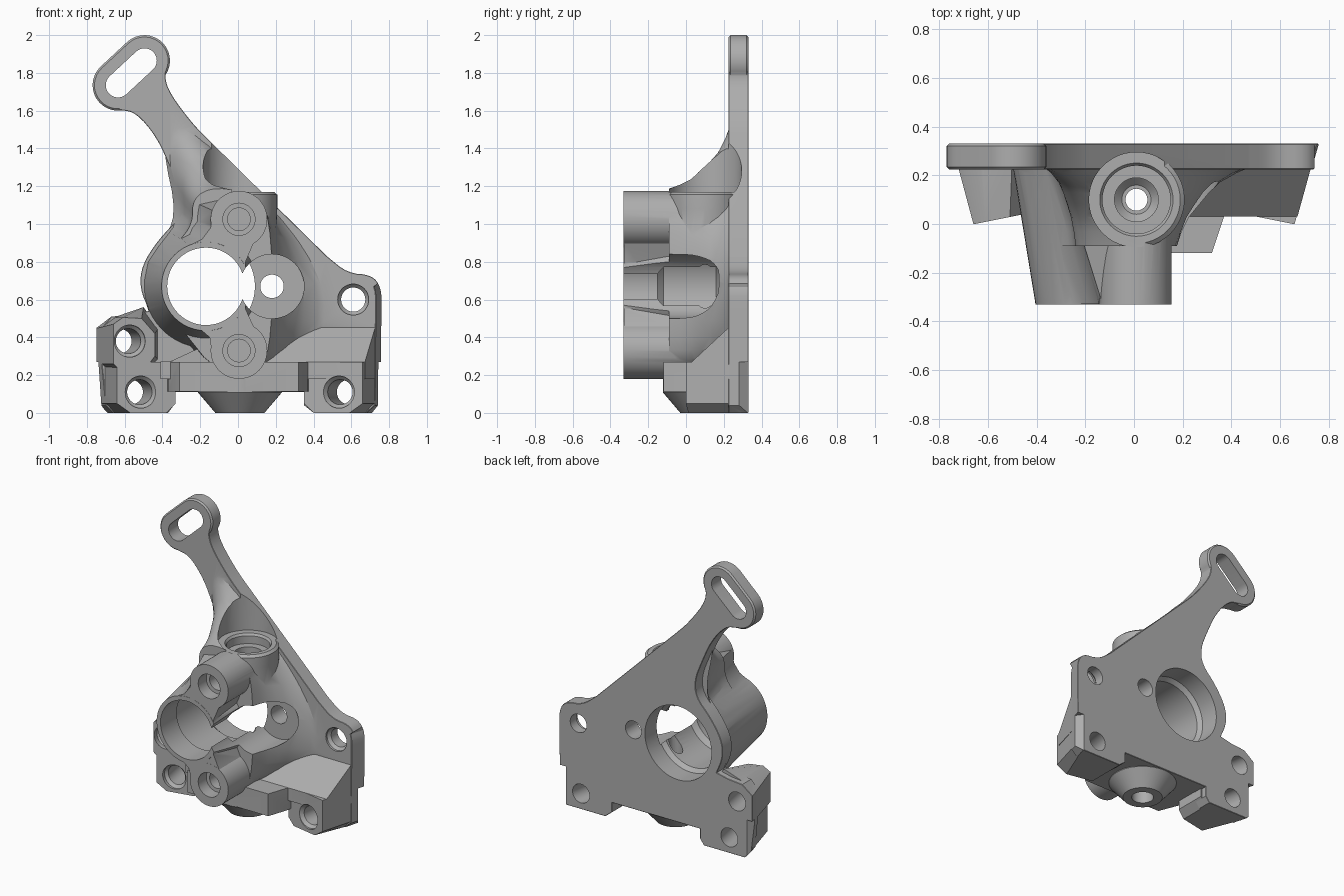
import bpy, bmesh, math

if "Cube" in bpy.data.objects:
    bpy.data.objects.remove(bpy.data.objects["Cube"])

metal = bpy.data.materials.new("cast_grey")
metal.use_nodes = True
grey = (0.42, 0.42, 0.42, 1)
metal.diffuse_color = grey
metal.node_tree.nodes["Principled BSDF"].inputs["Base Color"].default_value = grey


def loft(name, sections, axis="Y", bevel=0):
    """Solid through matching outlines; each section is (level, points)."""
    bm = bmesh.new()
    rings = []
    for level, pts in sections:
        ring = []
        for a, b in pts:
            lv = level(a) if callable(level) else level
            ring.append(bm.verts.new((a, lv, b) if axis == "Y" else (a, b, lv)))
        rings.append(ring)
    n = len(rings[0])
    for lo, hi in zip(rings, rings[1:]):
        for i in range(n):
            j = (i + 1) % n
            bm.faces.new((lo[i], lo[j], hi[j], hi[i]))
    front = bm.faces.new(rings[0])
    back = bm.faces.new(rings[-1][::-1])
    bmesh.ops.recalc_face_normals(bm, faces=bm.faces[:])
    if bevel:
        bmesh.ops.bevel(bm, geom=list(front.edges) + list(back.edges), offset=bevel,
                        segments=1, affect="EDGES", clamp_overlap=True)
    mesh = bpy.data.meshes.new(name)
    bm.to_mesh(mesh)
    bm.free()
    mesh.materials.append(metal)
    obj = bpy.data.objects.new(name, mesh)
    bpy.context.collection.objects.link(obj)
    return obj


def circle(x, z, r, n=48):
    return [(x + r * math.cos(math.tau * i / n), z + r * math.sin(math.tau * i / n))
            for i in range(n)]


def cyl(name, x, c, levels, axis="Y", lean=0):
    """Turned shape from (level, radius) steps; lean shifts x along the axis."""
    return loft(name, [(l, circle(x + lean * l, c, r)) for l, r in levels], axis)


def capsule(ends, r, n=16):
    (x0, z0), (x1, z1) = ends
    a = math.atan2(z1 - z0, x1 - x0)
    pts = []
    for (x, z), start in ((ends[1], a - math.pi / 2), (ends[0], a + math.pi / 2)):
        pts += [(x + r * math.cos(start + math.pi * i / n),
                 z + r * math.sin(start + math.pi * i / n)) for i in range(n + 1)]
    return pts


def rounded(pts, closed=True):
    """Corner-cutting smoothing of a closed outline or an open chain."""
    for _ in range(2):
        out = []
        for (ax, az), (bx, bz) in zip(pts, pts[1:] + pts[:1] if closed else pts[1:]):
            out += [(ax * .75 + bx * .25, az * .75 + bz * .25),
                    (ax * .25 + bx * .75, az * .25 + bz * .75)]
        pts = out if closed else pts[:1] + out + pts[-1:]
    return pts


def mix(p, q, t):
    return [(a + (c - a) * t, b + (d - b) * t) for (a, b), (c, d) in zip(p, q)]


def combine(target, parts, operation):
    bpy.context.view_layer.objects.active = target
    for part in parts:
        mod = target.modifiers.new(part.name, "BOOLEAN")
        mod.operation, mod.object, mod.solver = operation, part, "EXACT"
        bpy.ops.object.modifier_apply(modifier=mod.name)
        bpy.data.objects.remove(part)


BACK, PLATE = 0.33, 0.225
BORE = (-0.17, 0.67)
SLOT = ((-0.635, 1.735), (-0.495, 1.865))

# Flat back plate with the slender arm; the lower sides are drafted
feet_edge = [(-.73, .04), (-.69, 0), (-.37, 0), (-.34, .04), (-.34, .11), (.35, .11),
             (.35, .04), (.4, 0), (.71, 0), (.755, .04)]
ear_edge = rounded([(.76, .55), (.76, .66), (.71, .73), (.58, .74), (.47, .83)], False)
neck_edge = rounded([(-.15, 1.44), (-.24, 1.53), (-.36, 1.69), (-.39, 1.78), (-.37, 1.84)],
                    False)
arm_edge = rounded([(-.63, 1.605), (-.54, 1.59), (-.43, 1.46), (-.35, 1.28), (-.30, 1.15),
                    (-.31, 1.03), (-.42, .92), (-.51, .78), (-.52, .66), (-.47, .54)],
                   False)
lug_edge = [(-.56, .52), (-.67, .51), (-.75, .45), (-.75, .25)]
outline = (feet_edge + ear_edge + neck_edge + [(-.5, 1.83), (-.64, 1.7)] + arm_edge
           + lug_edge)
drafted = [(x - math.copysign(.03, x) if abs(x) > .68 and z < .68 else x, z)
           for x, z in outline]
body = loft("bracket_body", [(PLATE, drafted), (BACK, outline)], bevel=.008)
head = capsule(SLOT, .135)
parts = [loft("arm_head", [(PLATE, head), (BACK, head)], bevel=.01)]

# Flared central body, spreading from the bosses into the plate and arm
narrow = rounded([(-.28, .42), (-.42, .6), (-.42, .76), (-.32, .9), (-.24, 1), (-.24, 1.14),
                  (-.12, 1.2), (.12, 1.15), (.18, .95), (.18, .4), (.12, .22), (-.12, .22)])
wide = rounded([(-.32, .42), (-.51, .6), (-.5, .76), (-.42, .9), (-.32, 1.04), (-.4, 1.4),
                (-.37, 1.62), (-.1, 1.38), (.46, .8), (.55, .42), (.2, .22), (-.15, .24)])
flare = [(-.09, 0), (-.03, .06), (.03, .15), (.08, .27), (.13, .39), (.17, .51),
         (.21, .72), (.235, .9), (.25, 1)]
parts.append(loft("flared_body", [(y, mix(narrow, wide, t)) for y, t in flare]))

# Tapered barrel around the bore, its two screw bosses and the webs joining them
parts.append(cyl("barrel", *BORE, [(-BACK, .235), (.25, .33)]))
for name, z in (("upper_boss", 1.025), ("lower_boss", .33)):
    parts.append(cyl(name, .005, z, [(-BACK, .15), (.06, .15)]))
web = [(-.22, .88), (-.15, .95), (-.12, 1.02), (.1, .94), (.04, .8), (.04, .55),
       (.1, .42), (-.14, .33), (-.15, .4), (-.22, .46)]
parts.append(loft("boss_web", [(-BACK + .001, web), (.06, web)]))
wall_front = [(-.39, .7), (-.36, .79), (-.28, .875), (-.19, .92), (-.145, .98),
              (-.13, 1.07), (0, 1.1), (0, .8)]
wall_back = [(-.5, .7), (-.48, .8), (-.42, .89), (-.35, .98), (-.315, 1.06),
             (-.31, 1.15), (0, 1.22), (0, .8)]
parts.append(loft("side_wall", [(-BACK + .002, wall_front), (.25, wall_back)]))

# Top port collar and bottom nose cone on the vertical axis
parts.append(cyl("port_collar", .01, .1, [(.92, .19), (1.08, .198), (1.155, .198),
                                          (1.17, .18)], "Z"))
parts.append(cyl("nose_cone", .01, .1, [(0, .13), (.108, .222), (.2, .222)], "Z"))

# Lower deck and the sloped shelves above it
deck = [(-.4, .29), (-.37, .03), (-.31, -.12), (.32, -.12), (.37, .03), (.4, .29)]
parts.append(loft("deck", [(.113, deck), (.27, deck)], "Z"))
parts.append(loft("sloped_shelf", [
    (.03, [(-.05, .18), (.672, .18), (.672, .27), (-.05, .27)]),
    (.24, [(-.05, .18), (.73, .18), (.73, .465), (-.05, .465)])]))
ramp = [(-.41, .18), (0, .18), (0, .37), (-.17, .36), (-.36, .272), (-.41, .272)]
parts.append(loft("left_ramp", [(0, ramp), (.26, ramp)]))


# Feet and left lug, drafted sides with outward-leaning front faces
def leaning(x):
    return .2 * (.655 - abs(x))


foot_front = [(.4, 0), (.59, 0), (.66, .05), (.66, .27), (.35, .27), (.35, .05)]
foot_back = [(.4, 0), (.7, 0), (.742, .05), (.742, .27), (.35, .27), (.35, .05)]
for name, side, shift in (("left_foot", 1, 0), ("right_foot", -1, .02)):
    ends = [[(side * (x - shift), z) for x, z in pts] for pts in (foot_front, foot_back)]
    parts.append(loft(name, [(leaning, ends[0]), (.29, ends[1])]))
lug_front = [(-.66, .26), (-.66, .47), (-.61, .505), (-.51, .5), (-.44, .42), (-.44, .3),
             (-.5, .22), (-.62, .22)]
lug_back = [(-.738, .26), (-.738, .45), (-.66, .505), (-.5, .56), (-.42, .45), (-.42, .28),
            (-.5, .2), (-.66, .2)]
parts.append(loft("side_lug", [(leaning, lug_front), (.29, lug_back)]))
combine(body, parts, "UNION")

# Bore, stepped from the back, and the open side pocket with its small hole
cuts = [
    cyl("bore", *BORE, [(-.5, .205), (-.15, .205), (-.12, .237), (.16, .237), (.19, .26),
                        (.5, .26)]),
    cyl("side_pocket", .18, .67, [(-.5, .17), (.2, .17)]),
    cyl("pocket_hole", .18, .67, [(.1, .062), (.5, .062)]),
    # Clearance above the port, its stepped seat and the long vertical hole
    cyl("port_clearance", .01, .1, [(1.17, .195), (1.7, .195)], "Z"),
    cyl("port_seat", .01, .1, [(1.0, .06), (1.03, .09), (1.1, .09), (1.1001, .14),
                               (1.155, .14), (1.19, .165)], "Z"),
    cyl("vertical_hole", .01, .1, [(-.1, .072), (.2, .072), (.22, .045), (1.05, .045)], "Z"),
    loft("arm_slot", [(.1, capsule(SLOT, .065)), (.5, capsule(SLOT, .065))]),
    # Plate ear hole with a countersunk front
    cyl("ear_hole", .61, .6, [(.1, .082), (.24, .082), (.26, .064), (.5, .064)])]
for z in (1.025, .33):
    cuts.append(cyl("boss_hole", .005, z, [(-.5, .085), (-.24, .085), (-.239, .06),
                                           (-.13, .06)]))
# Leaning mounting holes through the feet and lug
for x, z, lean in ((.53, .11, .18), (-.51, .11, -.18), (-.57, .38, -.18)):
    cuts.append(cyl("mount_hole", x, z, [(-.1, .085), (.04, .085), (.06, .066),
                                         (.5, .066)], lean=lean))
# Trimmed rear corners of the feet
for side in (1, -1):
    corner = [(side * x, y) for x, y in ((.76, .255), (.7, .34), (.8, .36))]
    cuts.append(loft("corner_trim", [(-.1, corner), (.27, corner)], "Z"))
combine(body, cuts, "DIFFERENCE")

# Smooth shading with crisp machined edges
bpy.ops.object.select_all(action="DESELECT")
body.select_set(True)
bpy.context.view_layer.objects.active = body
bpy.ops.object.shade_smooth_by_angle(angle=math.radians(28))
